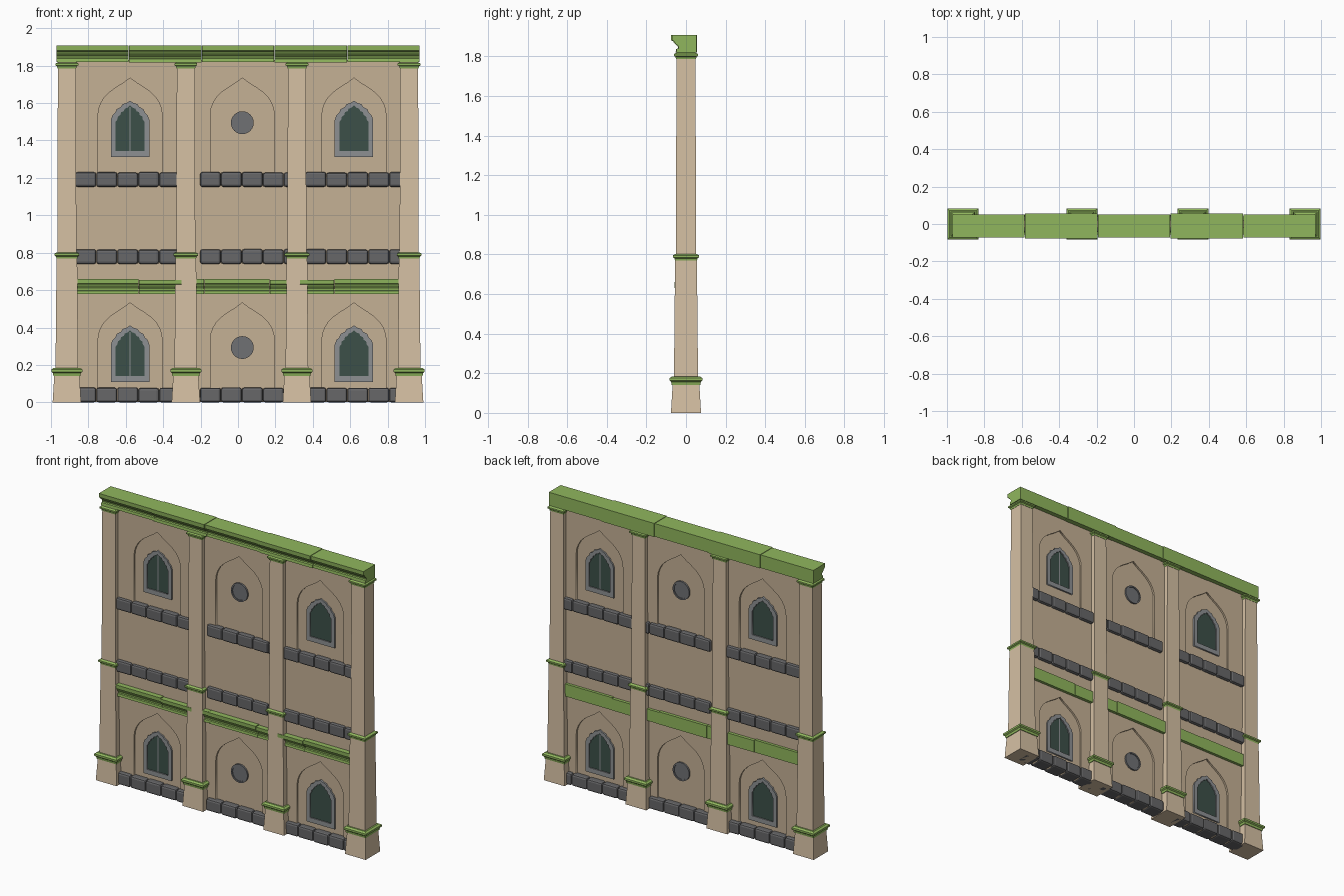
import bpy, bmesh, math, random
from mathutils import Matrix, Vector

if "Cube" in bpy.data.objects:
    bpy.data.objects.remove(bpy.data.objects["Cube"])

random.seed(4)


def material(name, rgb):
    m = bpy.data.materials.new(name)
    m.diffuse_color = (*rgb, 1)
    m.use_nodes = True
    m.node_tree.nodes["Principled BSDF"].inputs["Base Color"].default_value = m.diffuse_color
    return m


WALL = material("wall plaster", (0.56, 0.44, 0.30))
COLUMN = material("column sandstone", (0.67, 0.53, 0.37))
GREEN = material("green trim", (0.28, 0.47, 0.11))
STONE = material("dark stone", (0.135, 0.135, 0.14))
FRAME = material("window frame grey", (0.27, 0.28, 0.29))
GLASS = material("dark green glass", (0.045, 0.08, 0.065))
DISC = material("roundel grey", (0.16, 0.165, 0.175))


def add_mesh(name, mesh, mat):
    mesh.materials.clear()
    mesh.materials.append(mat)
    ob = bpy.data.objects.new(name, mesh)
    bpy.context.collection.objects.link(ob)
    return ob


def from_bmesh(name, bm, mat):
    bmesh.ops.recalc_face_normals(bm, faces=bm.faces[:])
    me = bpy.data.meshes.new(name)
    bm.to_mesh(me)
    bm.free()
    return add_mesh(name, me, mat)


def plate(name, loops, half, mat, y=0.0):
    """Flat x/z outlines (inner loops become holes), thickened to y +- half."""
    cu = bpy.data.curves.new(name, 'CURVE')
    cu.dimensions = '2D'
    cu.fill_mode = 'BOTH'
    cu.extrude = half
    for pts in loops:
        sp = cu.splines.new('POLY')
        sp.points.add(len(pts) - 1)
        for p, (px, pz) in zip(sp.points, pts):
            p.co = (px, pz, 0, 1)
        sp.use_cyclic_u = True
    tmp = bpy.data.objects.new(name + "_curve", cu)
    bpy.context.collection.objects.link(tmp)
    deps = bpy.context.evaluated_depsgraph_get()
    me = bpy.data.meshes.new_from_object(tmp.evaluated_get(deps))
    bpy.data.objects.remove(tmp)
    me.transform(Matrix.Translation((0, y, 0)) @ Matrix.Rotation(math.pi / 2, 4, 'X'))
    return add_mesh(name, me, mat)


def mirrored(right, cx, dz=0.0):
    """Close a half outline ending on the axis, placed at cx, dz."""
    pts = right + [(-x, z) for x, z in reversed(right[:-1])]
    return [(cx + x, z + dz) for x, z in pts]


def circle(cx, cz, r, n=24):
    return [(cx + r * math.cos(2 * math.pi * i / n), cz + r * math.sin(2 * math.pi * i / n))
            for i in range(n)]


def rect(x0, x1, z0, z1):
    return [(x0, z0), (x1, z0), (x1, z1), (x0, z1)]


def stack(name, x, rings, mat):
    """Square tower through (z, half width) levels."""
    bm = bmesh.new()
    levels = [[bm.verts.new((x + sx * h, sy * h, z))
               for sx, sy in ((-1, -1), (1, -1), (1, 1), (-1, 1))] for z, h in rings]
    for a, b in zip(levels, levels[1:]):
        for i in range(4):
            j = (i + 1) % 4
            bm.faces.new((a[i], a[j], b[j], b[i]))
    bm.faces.new(levels[0])
    bm.faces.new(levels[-1])
    return from_bmesh(name, bm, mat)


# Columns with green bands
for x in (-0.915, -0.279, 0.315, 0.915):
    stack("column_base", x, [(0, 0.076), (0.15, 0.067)], COLUMN)
    stack("column_lower_shaft", x, [(0.15, 0.061), (0.78, 0.055)], COLUMN)
    stack("column_upper_shaft", x, [(0.78, 0.051), (1.82, 0.048)], COLUMN)
    for z, h, t in ((0.142, 0.083, 0.042), (0.768, 0.066, 0.034), (1.786, 0.061, 0.032)):
        stack("column_band", x, [(z, h - 0.011), (z + 0.35 * t, h - 0.008), (z + 0.5 * t, h),
                                 (z + 0.8 * t, h), (z + t, h - 0.012)], GREEN)

# Wall skin with arched recesses, plus the thinner core behind them
BAYS = (-0.577, 0.023, 0.62)
LEVELS = (0.0, -1.202)
arch = [(0.171, 1.21), (0.171, 1.54), (0.167, 1.57), (0.156, 1.60), (0.138, 1.63),
        (0.11, 1.658), (0.075, 1.683), (0.035, 1.708), (0, 1.734)]
niches = [mirrored(arch, x, dz) for x in BAYS for dz in LEVELS]
plate("wall", [rect(-0.92, 0.92, 0.003, 1.83)] + niches, 0.022, WALL)
plate("niche_backing", [rect(-0.91, 0.91, 0.003, 1.82)], 0.01, WALL)

# Cusped windows and roundels, both showing on front and back
outer = [(0.103, 1.312), (0.103, 1.51), (0.094, 1.535), (0.078, 1.55), (0.072, 1.567),
         (0.048, 1.58), (0.04, 1.594), (0.016, 1.602), (0, 1.613)]
inner = [(0.077, 1.343), (0.077, 1.50), (0.068, 1.512), (0.065, 1.528), (0.052, 1.536),
         (0.048, 1.551), (0.034, 1.557), (0.028, 1.57), (0.012, 1.576), (0, 1.588)]
for dz in LEVELS:
    for x, side in ((BAYS[0], -1), (BAYS[2], 1)):
        plate("window_frame", [mirrored(outer, x, dz), mirrored(inner, x, dz)], 0.021, FRAME)
        plate("window_glass", [mirrored(inner, x, dz)], 0.014, GLASS)
        plate("window_bar", [rect(x - 0.003, x + 0.003, 1.343 + dz, 1.578 + dz)],
              0.002, FRAME, side * 0.014)
    c = (BAYS[1], 1.495 + dz)
    plate("roundel_rim", [circle(*c, 0.061), circle(*c, 0.051)], 0.021, DISC)
    plate("roundel_disc", [circle(*c, 0.052)], 0.016, DISC)

# Rows of rounded stone blocks
for z, depth in ((0.0, 0.052), (0.74, 0.045), (1.152, 0.045)):
    for start, count in ((-0.87, 5), (-0.203, 5), (0.36, 5)):
        bm = bmesh.new()
        for i in range(count):
            h = 0.08 - random.uniform(0, 0.004)
            d = depth - random.uniform(0, 0.004)
            size = Matrix.Diagonal((0.111, 2 * d, h, 1))
            bmesh.ops.create_cube(bm, size=1, matrix=Matrix.Translation(
                (start + (i + 0.5) * 0.112, 0, z + h / 2)) @ size)
        bmesh.ops.bevel(bm, geom=bm.edges[:], offset=0.012, segments=2, profile=0.5,
                        affect='EDGES')
        from_bmesh("stone_row", bm, STONE)

# Moulded cornice: flared to the front, flat at the back
profile = [(-0.072, 0.087), (-0.07, 0.06), (-0.062, 0.057), (-0.054, 0.045), (-0.039, 0.031),
           (-0.037, 0.021), (-0.047, 0.018), (-0.049, 0), (0.052, 0), (0.052, 0.087)]


def cornice(name, x0, x1, z, sy, sz):
    bm = bmesh.new()
    face = bm.faces.new([bm.verts.new((x0, y * sy, z + h * sz)) for y, h in profile])
    ext = bmesh.ops.extrude_face_region(bm, geom=[face])
    bmesh.ops.translate(bm, vec=Vector((x1 - x0, 0, 0)),
                        verts=[v for v in ext['geom'] if isinstance(v, bmesh.types.BMVert)])
    from_bmesh(name, bm, GREEN)


for i in range(5):
    x0 = -0.972 + i * 0.3888
    cornice("top_cornice", x0 + 0.001, x0 + 0.3878, 1.818 - 0.002 * (i % 2) + 0.002,
            1.07 if i % 2 else 1.0, 1.04 if i % 2 else 1.0)

cuts = ((-0.87, -0.53), (-0.53, -0.30), (-0.26, -0.18), (-0.18, 0.17), (0.17, 0.30),
        (0.33, 0.515), (0.515, 0.87))
for i, (x0, x1) in enumerate(cuts):
    cornice("middle_cornice", x0 + 0.001, x1 - 0.001, 0.578,
            0.78 + 0.04 * (i % 2), 0.95 - 0.06 * (i in (1, 4, 5)))
